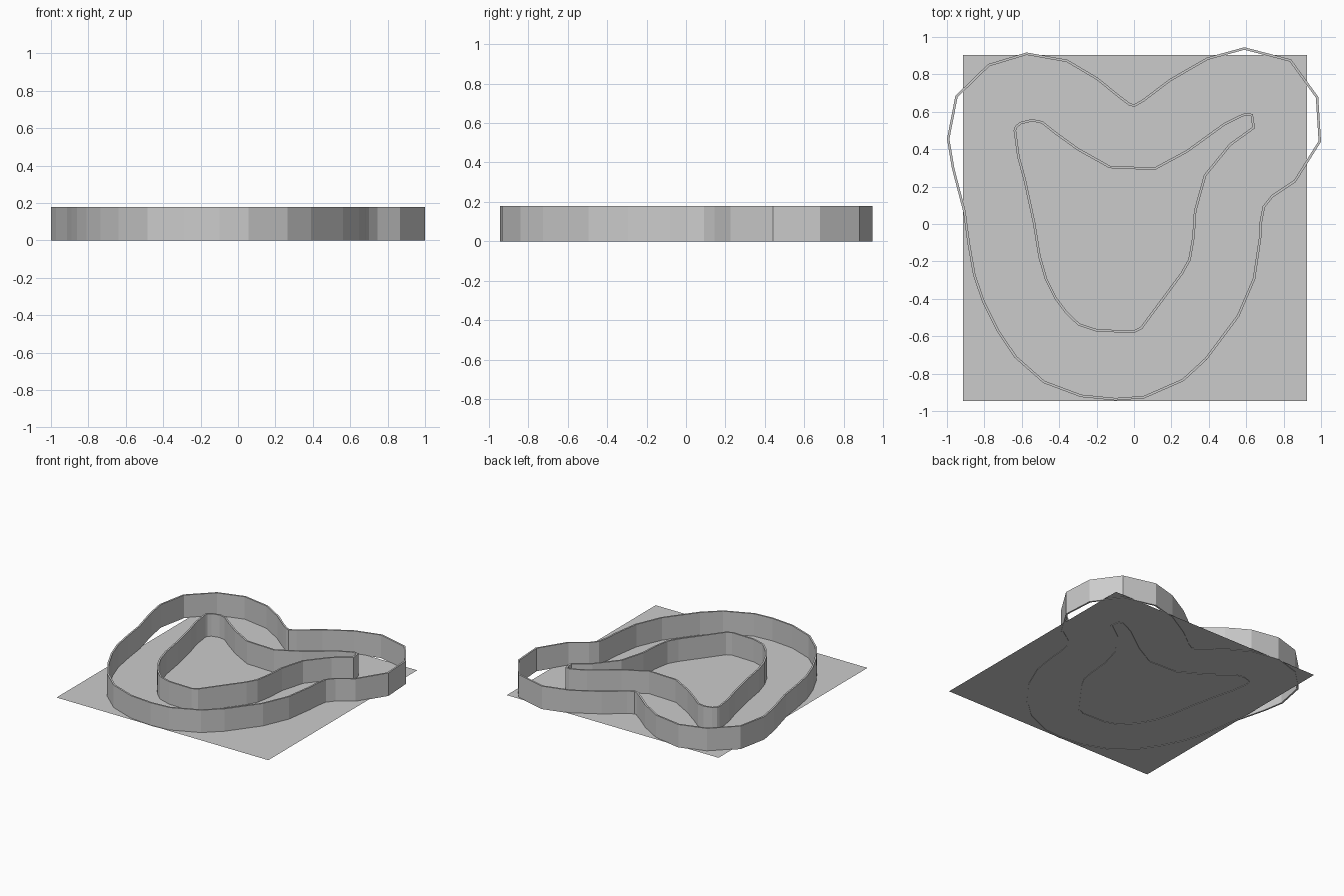
import bpy, bmesh
from mathutils import Vector

if "Cube" in bpy.data.objects:
    bpy.data.objects.remove(bpy.data.objects["Cube"])

WALL_H = 0.18
WALL_T = 0.013
FLOOR_Z = 0.004


def make_object(name, bm):
    bmesh.ops.recalc_face_normals(bm, faces=bm.faces)
    mesh = bpy.data.meshes.new(name)
    bm.to_mesh(mesh)
    bm.free()
    obj = bpy.data.objects.new(name, mesh)
    bpy.context.collection.objects.link(obj)
    return obj


def offset_loop(points, dist):
    """Mitred offset of a clockwise closed loop; positive goes inward."""
    out = []
    n = len(points)
    for i, p in enumerate(points):
        a = (p - points[i - 1]).normalized()
        b = (points[(i + 1) % n] - p).normalized()
        na, nb = Vector((a.y, -a.x)), Vector((b.y, -b.x))
        m = (na + nb).normalized()
        out.append(p + m * dist / max(m.dot(na), 0.5))
    return out


def wall(name, coords, shift):
    pts = [Vector(c) for c in coords]
    outer = offset_loop(pts, shift)
    inner = offset_loop(pts, shift + WALL_T)
    bm = bmesh.new()
    section = [(outer, 0), (outer, WALL_H), (inner, WALL_H), (inner, 0)]
    rings = [[bm.verts.new((p.x, p.y, z)) for p in loop] for loop, z in section]
    n = len(pts)
    for k in range(4):
        r, s = rings[k], rings[(k + 1) % 4]
        for i in range(n):
            j = (i + 1) % n
            bm.faces.new((r[i], r[j], s[j], s[i]))
    return make_object(name, bm)


# Outer boundary of the track, clockwise from the top notch
outer_path = [
    (0, .64), (.045, .665), (.19, .775), (.39, .89), (.59, .945), (.84, .88),
    (.985, .68), (1, .44), (.865, .225), (.745, .145), (.70, .09), (.685, .01),
    (.68, -.08), (.648, -.295), (.562, -.495), (.39, -.725), (.265, -.84),
    (.055, -.932), (-.10, -.943), (-.285, -.925), (-.485, -.85), (-.638, -.715),
    (-.735, -.57), (-.81, -.42), (-.86, -.275), (-.89, -.105), (-.913, .065),
    (-.973, .295), (-1, .455), (-.955, .685), (-.78, .855), (-.575, .917),
    (-.355, .878), (-.19, .78), (-.08, .69), (-.02, .645)]

# Inner boundary of the track, clockwise from the top left tip
inner_path = [
    (-.63, .52), (-.605, .54), (-.545, .555), (-.49, .543), (-.42, .487),
    (-.30, .40), (-.13, .305), (.11, .295), (.285, .39), (.485, .535),
    (.565, .575), (.60, .588), (.63, .582), (.64, .515), (.515, .425),
    (.38, .26), (.327, .07), (.318, -.07), (.297, -.19), (.255, -.265),
    (.11, -.46), (.04, -.555), (0, -.575), (-.195, -.57), (-.295, -.537),
    (-.36, -.475), (-.42, -.395), (-.47, -.295), (-.505, -.175), (-.535, .01),
    (-.585, .24), (-.618, .36), (-.637, .50)]

wall("outer_wall", outer_path, 0)
wall("inner_wall", inner_path, -WALL_T / 2)

# Flat ground sheet
bm = bmesh.new()
bm.faces.new([bm.verts.new((x, y, FLOOR_Z)) for x, y in
              ((-.915, -.945), (.925, -.945), (.925, .903), (-.915, .903))])
make_object("floor_sheet", bm)
